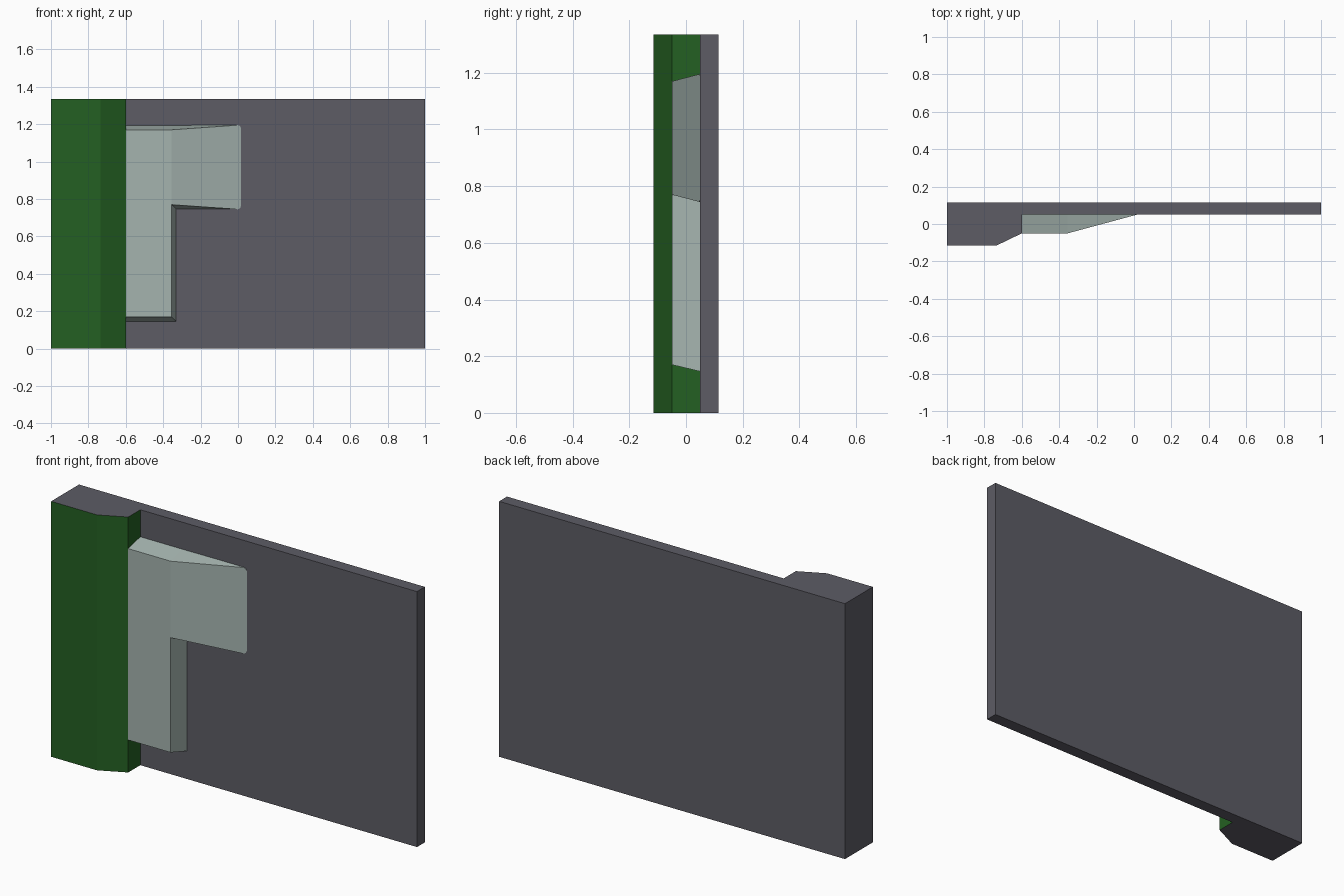
import bpy, bmesh

cube = bpy.data.objects.get("Cube")
if cube:
    bpy.data.objects.remove(cube, do_unlink=True)

HEIGHT = 1.335


def material(name, srgb):
    color = [(c / 255 / 12.92) if c < 11 else ((c / 255 + 0.055) / 1.055) ** 2.4 for c in srgb] + [1]
    mat = bpy.data.materials.new(name)
    mat.use_nodes = True
    mat.diffuse_color = color
    mat.node_tree.nodes["Principled BSDF"].inputs["Base Color"].default_value = color
    return mat


def loft(name, ring_a, ring_b, mats, rule=None):
    """Closed solid between two matching rings of points."""
    bm = bmesh.new()
    a = [bm.verts.new(p) for p in ring_a]
    b = [bm.verts.new(p) for p in ring_b]
    n = len(a)
    for i in range(n):
        j = (i + 1) % n
        bm.faces.new((a[i], a[j], b[j], b[i]))
    # Cap both ends, splitting caps that bend
    for ring in (a, b):
        bm.faces.new(ring)
    bmesh.ops.recalc_face_normals(bm, faces=bm.faces)
    if rule:
        for f in bm.faces:
            f.material_index = rule(f)
    mesh = bpy.data.meshes.new(name)
    bm.to_mesh(mesh)
    bm.free()
    for m in mats:
        mesh.materials.append(m)
    obj = bpy.data.objects.new(name, mesh)
    bpy.context.collection.objects.link(obj)
    return obj


grey = material("slate grey", (93, 92, 101))
green = material("dark green", (36, 96, 34))
pale = material("pale grey green", (165, 180, 175))

# Panel with a thick chamfered edge; the front of the thick edge is green
profile = [(-1, 0.115), (1, 0.115), (1, 0.05), (-0.6, 0.05),
           (-0.6, -0.05), (-0.735, -0.115), (-1, -0.115)]


def edge_is_green(face):
    c, n = face.calc_center_median(), face.normal
    return int(c.x < -0.55 and abs(n.z) < 0.5 and (n.y < -0.3 or n.x > 0.3))


loft("panel", [(x, y, 0) for x, y in profile], [(x, y, HEIGHT) for x, y in profile],
     [grey, green], edge_is_green)

# Raised bracket: flat stem, with an arm sloping down into the panel
STEM, FRONT, BACK = -0.355, -0.05, 0.055
tip = [(0.0, 0.745), (0.011, 0.75), (0.016, 0.762),
       (0.016, 1.178), (0.011, 1.19), (0.0, 1.195)]
slope = (0.05 - FRONT) / (0.016 - STEM)
front = [(-0.6, FRONT, 0.17), (STEM, FRONT, 0.17), (STEM, FRONT, 0.77)]
front += [(x, FRONT + (x - STEM) * slope, z) for x, z in tip]
front += [(STEM, FRONT, 1.17), (-0.6, FRONT, 1.17)]
back = [(-0.6, 0.145), (-0.329, 0.145), (-0.329, 0.745)] + tip + [(STEM, 1.195), (-0.6, 1.195)]
bracket = loft("bracket", front, [(x, BACK, z) for x, z in back], [pale])

# Split the bracket front along the fold between stem and arm
bm = bmesh.new()
bm.from_mesh(bracket.data)
bm.verts.ensure_lookup_table()
bmesh.ops.connect_verts(bm, verts=[bm.verts[2], bm.verts[9]])
bmesh.ops.recalc_face_normals(bm, faces=bm.faces)
bm.to_mesh(bracket.data)
bm.free()
